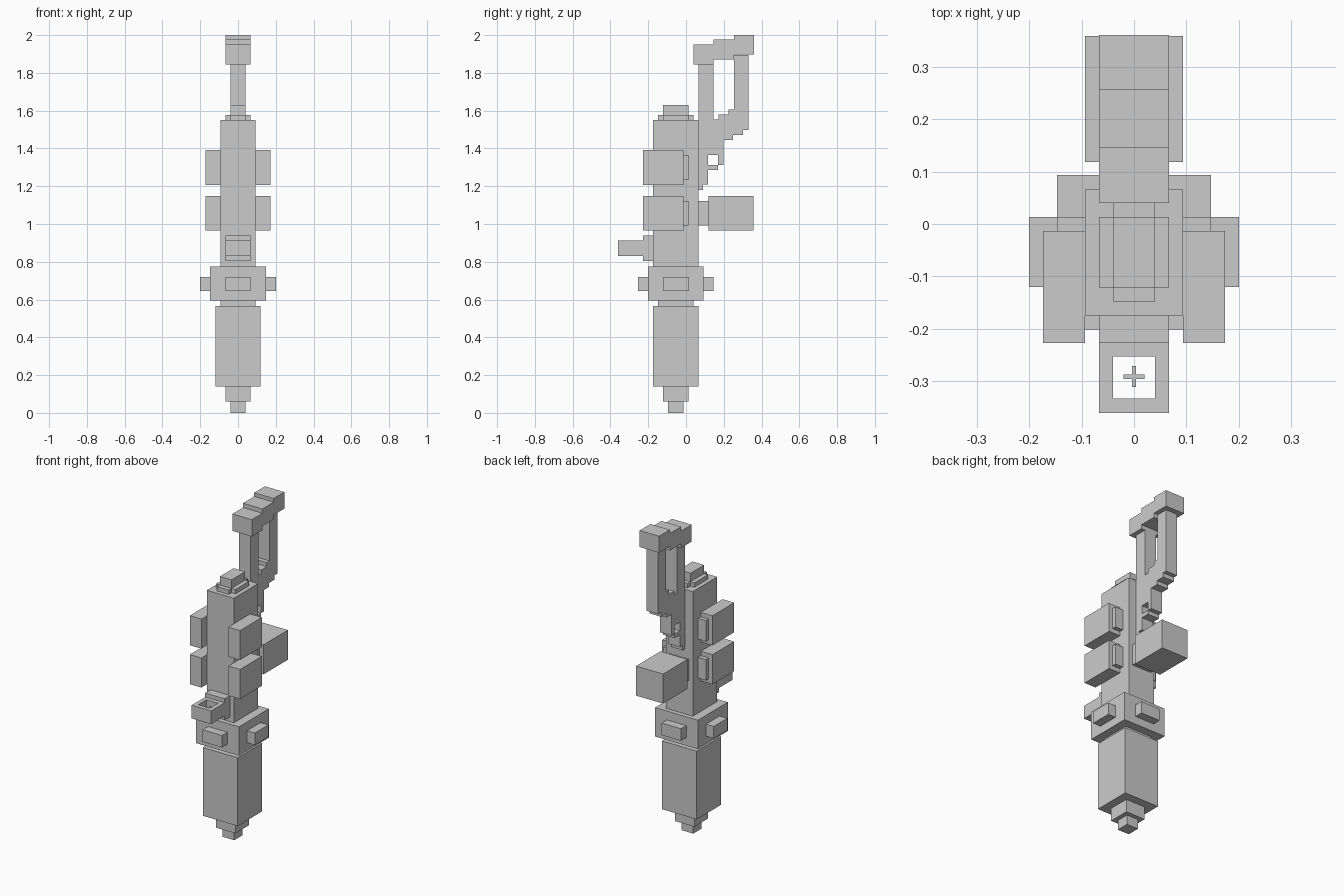
import bpy
import bmesh


def make(name, bm):
    bmesh.ops.recalc_face_normals(bm, faces=bm.faces)
    mesh = bpy.data.meshes.new(name)
    bm.to_mesh(mesh)
    bm.free()
    obj = bpy.data.objects.new(name, mesh)
    bpy.context.collection.objects.link(obj)
    return obj


def box(name, x, y, z):
    """Box from (min, max) ranges; a single x number means a symmetric width."""
    if not isinstance(x, tuple):
        x = (-x, x)
    bm = bmesh.new()
    bmesh.ops.create_cube(bm, size=1)
    for v in bm.verts:
        v.co = [r[0] if c < 0 else r[1] for c, r in zip(v.co, (x, y, z))]
    return make(name, bm)


def profile(name, pts, half):
    """Side (y, z) outline extruded symmetrically across x."""
    bm = bmesh.new()
    face = bm.faces.new([bm.verts.new((-half, y, z)) for y, z in pts])
    ext = bmesh.ops.extrude_face_region(bm, geom=[face])["geom"]
    for v in ext:
        if isinstance(v, bmesh.types.BMVert):
            v.co.x = half
    return make(name, bm)


# Square stack along the main axis (centred on y = C)
C = -0.054
stack = [
    ("tip", 0.04, 0.04, 0, 0.06),
    ("nose", 0.067, 0.067, 0.06, 0.14),
    ("lower_barrel", 0.12, 0.12, 0.14, 0.565),
    ("neck", 0.093, 0.093, 0.565, 0.595),
    ("collar", 0.147, 0.147, 0.595, 0.775),
    ("body", 0.093, 0.12, 0.775, 1.55),
    ("cap_wide", 0.067, 0.067, 1.55, 1.577),
    ("cap_long", 0.04, 0.094, 1.55, 1.577),
    ("cap_top", 0.04, 0.067, 1.577, 1.63),
]
for name, hx, hy, z0, z1 in stack:
    box(name, hx, (C - hy, C + hy), (z0, z1))

# Collar studs on all four sides
for s, side in ((-1, "left"), (1, "right")):
    box("collar_stud_" + side, tuple(sorted((s * 0.147, s * 0.2))),
        (-0.12, 0.013), (0.645, 0.72))
box("collar_stud_front", 0.067, (-0.253, -0.2), (0.645, 0.72))
box("collar_stud_back", 0.067, (0.092, 0.145), (0.645, 0.72))

# Side pods, two per side, each with a rear lip
for s, side in ((-1, "left"), (1, "right")):
    for z0, level in ((0.965, "lower"), (1.207, "upper")):
        box(f"pod_{level}_{side}", tuple(sorted((s * 0.093, s * 0.173))),
            (-0.227, -0.013), (z0, z0 + 0.184))
        box(f"pod_lip_{level}_{side}", tuple(sorted((s * 0.093, s * 0.147))),
            (-0.013, 0.013), (z0 + 0.027, z0 + 0.157))

# Front bracket: base and square ring
box("bracket_base", 0.067, (-0.227, -0.174), (0.805, 0.938))
ring_z = (0.831, 0.913)
box("bracket_ring_front", 0.067, (-0.36, -0.333), ring_z)
box("bracket_ring_back", 0.067, (-0.253, -0.227), ring_z)
box("bracket_ring_left", (-0.067, -0.04), (-0.333, -0.253), ring_z)
box("bracket_ring_right", (0.04, 0.067), (-0.333, -0.253), ring_z)
# Tiny cross pin in the ring opening
box("ring_pin_x", 0.02, (-0.295, -0.287), (0.855, 0.89))
box("ring_pin_y", 0.004, (-0.311, -0.271), (0.855, 0.89))

# Rear box and connector
box("rear_box", 0.093, (0.118, 0.358), (0.965, 1.149))
box("rear_connector", 0.067, (0.066, 0.118), (0.992, 1.122))

# Handle frame: stepped U outline with two posts
profile("handle_frame", [
    (0.066, 1.18), (0.09, 1.18), (0.09, 1.21), (0.117, 1.21), (0.117, 1.42),
    (0.198, 1.42), (0.198, 1.445), (0.25, 1.445), (0.25, 1.47), (0.303, 1.47),
    (0.303, 1.497), (0.33, 1.497), (0.33, 1.895), (0.253, 1.895),
    (0.253, 1.605), (0.225, 1.605), (0.225, 1.58), (0.172, 1.58),
    (0.172, 1.553), (0.145, 1.553), (0.145, 1.845), (0.066, 1.845)], 0.04)

# Small guard under the handle
profile("guard_hook", [(0.117, 1.42), (0.198, 1.42), (0.198, 1.312),
                       (0.17, 1.312), (0.17, 1.365), (0.117, 1.365)], 0.04)
box("guard_bar", 0.04, (0.117, 0.17), (1.287, 1.312))

# Stepped cap over the handle posts
profile("handle_cap", [
    (0.04, 1.845), (0.145, 1.845), (0.145, 1.87), (0.255, 1.87),
    (0.255, 1.897), (0.36, 1.897), (0.36, 2.0), (0.255, 2.0),
    (0.255, 1.977), (0.145, 1.977), (0.145, 1.95), (0.04, 1.95)], 0.067)
